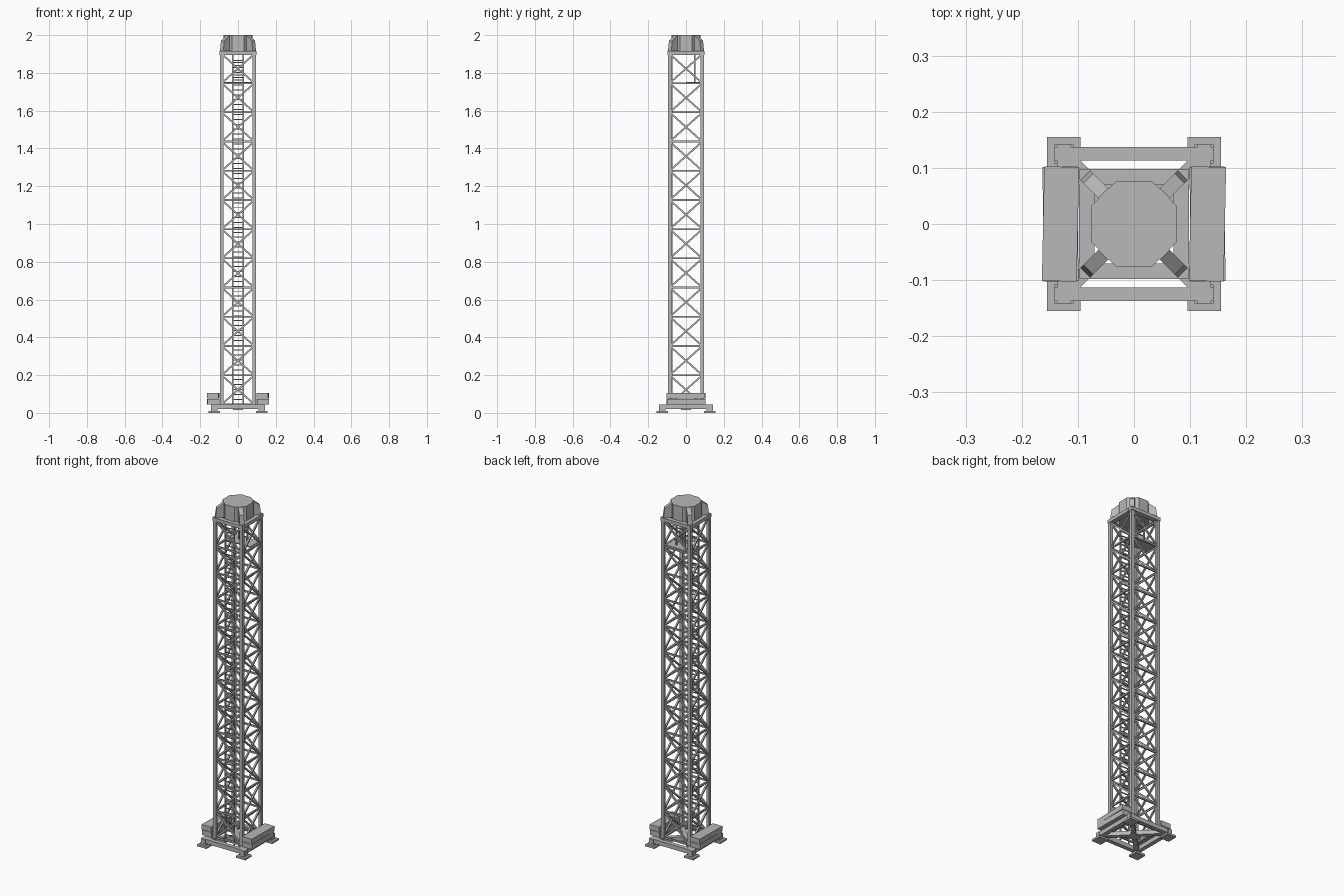
import bpy, bmesh, math
from mathutils import Matrix, Vector

old = bpy.data.objects.get("Cube")
if old:
    bpy.data.objects.remove(old, do_unlink=True)

grey = bpy.data.materials.new("steel_grey")
grey.use_nodes = True
COLOUR = (0.48, 0.48, 0.48, 1)
grey.diffuse_color = COLOUR
grey.node_tree.nodes["Principled BSDF"].inputs["Base Color"].default_value = COLOUR

SIDES = (-1, 1)
CORNERS = [(sx, sy) for sx in SIDES for sy in SIDES]


def box(bm, centre, size, turn=0):
    m = (Matrix.Translation(centre) @ Matrix.Rotation(math.radians(turn), 4, 'Z')
         @ Matrix.Diagonal((*size, 1)))
    bmesh.ops.create_cube(bm, size=1, matrix=m)


def post(bm, x, y, z0, z1, w, d=None):
    box(bm, (x, y, (z0 + z1) / 2), (w, d or w, z1 - z0))


def bar(bm, a, b, w, h=None):
    a, b = Vector(a), Vector(b)
    d = b - a
    m = (Matrix.Translation((a + b) / 2) @ d.to_track_quat('Z', 'Y').to_matrix().to_4x4()
         @ Matrix.Diagonal((w, h or w, d.length, 1)))
    bmesh.ops.create_cube(bm, size=1, matrix=m)


def finish(bm, name):
    bmesh.ops.recalc_face_normals(bm, faces=bm.faces[:])
    mesh = bpy.data.meshes.new(name)
    bm.to_mesh(mesh)
    bm.free()
    mesh.materials.append(grey)
    ob = bpy.data.objects.new(name, mesh)
    bpy.context.collection.objects.link(ob)
    return ob


# Ground pads with pedestals
bm = bmesh.new()
for sx, sy in CORNERS:
    post(bm, sx * 0.125, sy * 0.125, 0, 0.011, 0.06)
    post(bm, sx * 0.125, sy * 0.125, 0.011, 0.02, 0.034)
finish(bm, "foot_pads")

# Base frame: four edge beams, diagonal cross and centre plate
BASE = 0.125
bm = bmesh.new()
for s in SIDES:
    box(bm, (0, s * BASE, 0.0325), (0.284, 0.024, 0.025))
    box(bm, (s * BASE, 0, 0.0325), (0.024, 0.284, 0.0248))
    bar(bm, (-BASE, -s * BASE, 0.0325), (BASE, s * BASE, 0.0325), 0.025, 0.0246)
post(bm, 0, 0, 0.015, 0.02, 0.055)
finish(bm, "base_frame")

# Ballast slabs, two on each side, slightly askew
for sx, side in ((1, "left"), (-1, "right")):
    for level, (z, turn) in enumerate(((0.0595, 0.6), (0.0905, -1.2))):
        bm = bmesh.new()
        box(bm, (sx * 0.131, 0, z), (0.062, 0.204, 0.029), turn)
        finish(bm, f"{side}_ballast_slab_{level + 1}")

# Mast: corner columns
HALF, BOTTOM, TOP, BAYS = 0.086, 0.045, 1.9, 12
bm = bmesh.new()
for sx, sy in CORNERS:
    post(bm, sx * HALF, sy * HALF, BOTTOM - 0.01, TOP, 0.018)
finish(bm, "mast_columns")

# Mast: horizontal rails and crossed braces on all four faces
bm = bmesh.new()
step = (TOP - BOTTOM) / BAYS
for face in range(4):
    spin = Matrix.Rotation(face * math.pi / 2, 3, 'Z')
    for i in range(BAYS + 1):
        z = BOTTOM + i * step
        bar(bm, spin @ Vector((-HALF, -HALF, z)), spin @ Vector((HALF, -HALF, z)), 0.009)
        if i < BAYS:
            for s in SIDES:
                bar(bm, spin @ Vector((-s * 0.082, -HALF, z + 0.004)),
                    spin @ Vector((s * 0.082, -HALF, z + step - 0.004)), 0.009)
finish(bm, "mast_braces")


# Ladders
def ladder(name, y, z0, z1):
    bm = bmesh.new()
    for s in SIDES:
        post(bm, s * 0.028, y, z0, z1, 0.007)
    for i in range(1, int((z1 - z0) / 0.026)):
        box(bm, (0, y, z0 + i * 0.026), (0.056, 0.005, 0.005))
    finish(bm, name)


ladder("mast_ladder", -0.075, 0.02, TOP)
ladder("upper_ladder", 0.047, 1.75, TOP)

# Half platform below the head
bm = bmesh.new()
box(bm, (0, 0.04, 1.75), (0.16, 0.08, 0.006))
finish(bm, "service_platform")

# Square ring on top of the mast
bm = bmesh.new()
for s in SIDES:
    box(bm, (0, s * 0.084, 1.905), (0.194, 0.028, 0.02))
    box(bm, (s * 0.084, 0, 1.905), (0.028, 0.14, 0.02))
finish(bm, "top_ring")

# Eight-sided head drum
bm = bmesh.new()
radius = 0.0765 / math.cos(math.pi / 8)
bmesh.ops.create_cone(bm, cap_ends=True, segments=8, radius1=radius, radius2=radius, depth=0.1,
                      matrix=Matrix.Translation((0, 0, 1.95)) @ Matrix.Rotation(math.pi / 8, 4, 'Z'))
finish(bm, "head_drum")

# Diagonal gussets holding the drum
PROFILE = [(0.07, 1.914), (0.123, 1.914), (0.115, 1.97), (0.078, 1.998), (0.07, 1.998)]
bm = bmesh.new()
for k in range(4):
    spin = Matrix.Rotation(math.pi / 4 + k * math.pi / 2, 3, 'Z')
    face = bm.faces.new([bm.verts.new(spin @ Vector((r, -0.0125, z))) for r, z in PROFILE])
    new = bmesh.ops.extrude_face_region(bm, geom=[face])["geom"]
    bmesh.ops.translate(bm, vec=spin @ Vector((0, 0.025, 0)),
                        verts=[v for v in new if isinstance(v, bmesh.types.BMVert)])
finish(bm, "head_gussets")
